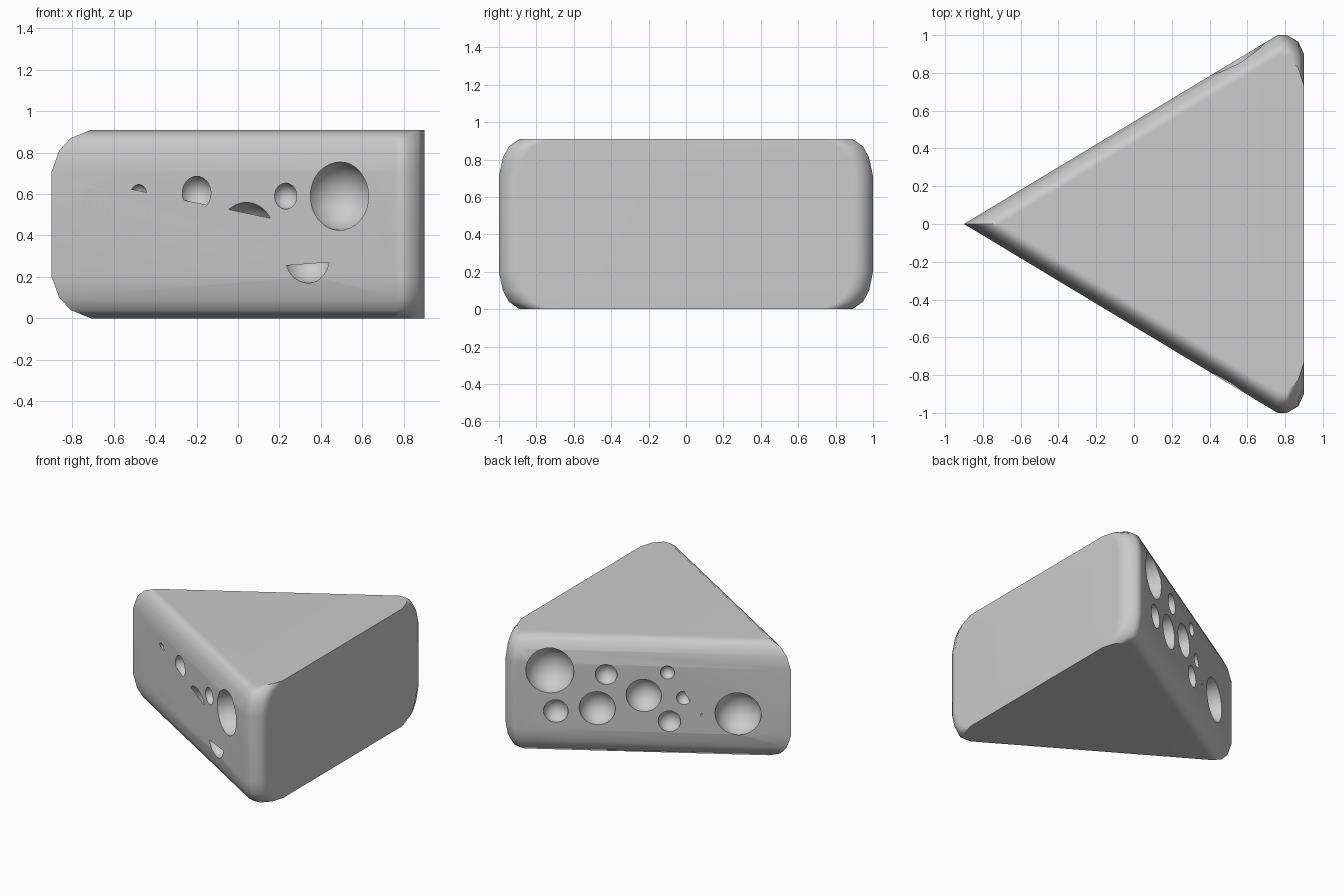
import bpy, bmesh, math
from mathutils import Matrix

if "Cube" in bpy.data.objects:
    bpy.data.objects.remove(bpy.data.objects["Cube"])

HEIGHT, APEX, SLOPE = 0.91, -0.9, 1 / 1.66


def outline(t):
    # Wedge outline; t = 0 at full width, t = 1 at the rounded top and bottom
    side = [(0.76, 1 - 0.11 * t), (0.81, 1 - 0.11 * t),
            (0.87, 0.965 - 0.14 * t), (0.9, 0.9 - 0.17 * t)]
    return [(APEX + 0.19 * t, 0)] + [(x, -y) for x, y in side] + side[::-1]


# Wedge body: stacked outlines
lower = [(0, 1), (0.04, 0.48), (0.1, 0.19), (0.2, 0)]
levels = lower + [(HEIGHT - z, t) for z, t in reversed(lower)]
bm = bmesh.new()
rings = [[bm.verts.new((x, y, z)) for x, y in outline(t)] for z, t in levels]
n = len(rings[0])
for a, b in zip(rings, rings[1:]):
    for i in range(n):
        j = (i + 1) % n
        bm.faces.new((a[i], a[j], b[j], b[i]))
bm.faces.new(rings[0][::-1])
bm.faces.new(rings[-1])
bmesh.ops.dissolve_limit(bm, angle_limit=0.001, verts=bm.verts, edges=bm.edges)
bmesh.ops.recalc_face_normals(bm, faces=bm.faces)
mesh = bpy.data.meshes.new("cheese_wedge")
bm.to_mesh(mesh)
bm.free()
wedge = bpy.data.objects.new("cheese_wedge", mesh)
bpy.context.collection.objects.link(wedge)

# Round holes on each slanted side: x, z, radius
front = [(0.49, 0.59, 0.165), (0.04, 0.40, 0.16), (-0.34, 0.42, 0.122),
         (0.335, 0.295, 0.125), (-0.2, 0.605, 0.081), (0.23, 0.59, 0.063),
         (0.55, 0.34, 0.061), (-0.71, 0.32, 0.088), (-0.69, 0.595, 0.064),
         (-0.48, 0.6, 0.046), (-0.62, 0.465, 0.041), (-0.525, 0.35, 0.063)]
back = [(0.554, 0.65, 0.17), (0.214, 0.635, 0.077), (-0.155, 0.664, 0.05),
        (-0.406, 0.638, 0.056), (-0.012, 0.481, 0.125), (-0.254, 0.471, 0.052),
        (0.518, 0.341, 0.087), (0.268, 0.372, 0.128), (-0.167, 0.287, 0.08),
        (-0.581, 0.36, 0.163), (-0.352, 0.349, 0.015)]
bm = bmesh.new()
for holes, sign in ((front, -1), (back, 1)):
    for x, z, r in holes:
        y = sign * (x - APEX) * SLOPE
        bmesh.ops.create_uvsphere(bm, u_segments=32, v_segments=16, radius=r,
                                  matrix=Matrix.Translation((x, y, z)))
mesh = bpy.data.meshes.new("hole_cutter")
bm.to_mesh(mesh)
bm.free()
for p in mesh.polygons:
    p.use_smooth = True
cutter = bpy.data.objects.new("hole_cutter", mesh)
cutter.hide_render = True
bpy.context.collection.objects.link(cutter)

# Cut the holes, then smooth with crisp rims
bpy.context.view_layer.objects.active = wedge
wedge.select_set(True)
mod = wedge.modifiers.new("holes", 'BOOLEAN')
mod.operation, mod.solver, mod.object = 'DIFFERENCE', 'EXACT', cutter
bpy.ops.object.modifier_apply(modifier="holes")
bpy.data.objects.remove(cutter)
bpy.ops.object.shade_smooth_by_angle(angle=math.radians(40))
weighted = wedge.modifiers.new("weighted_normals", 'WEIGHTED_NORMAL')
weighted.keep_sharp = True
